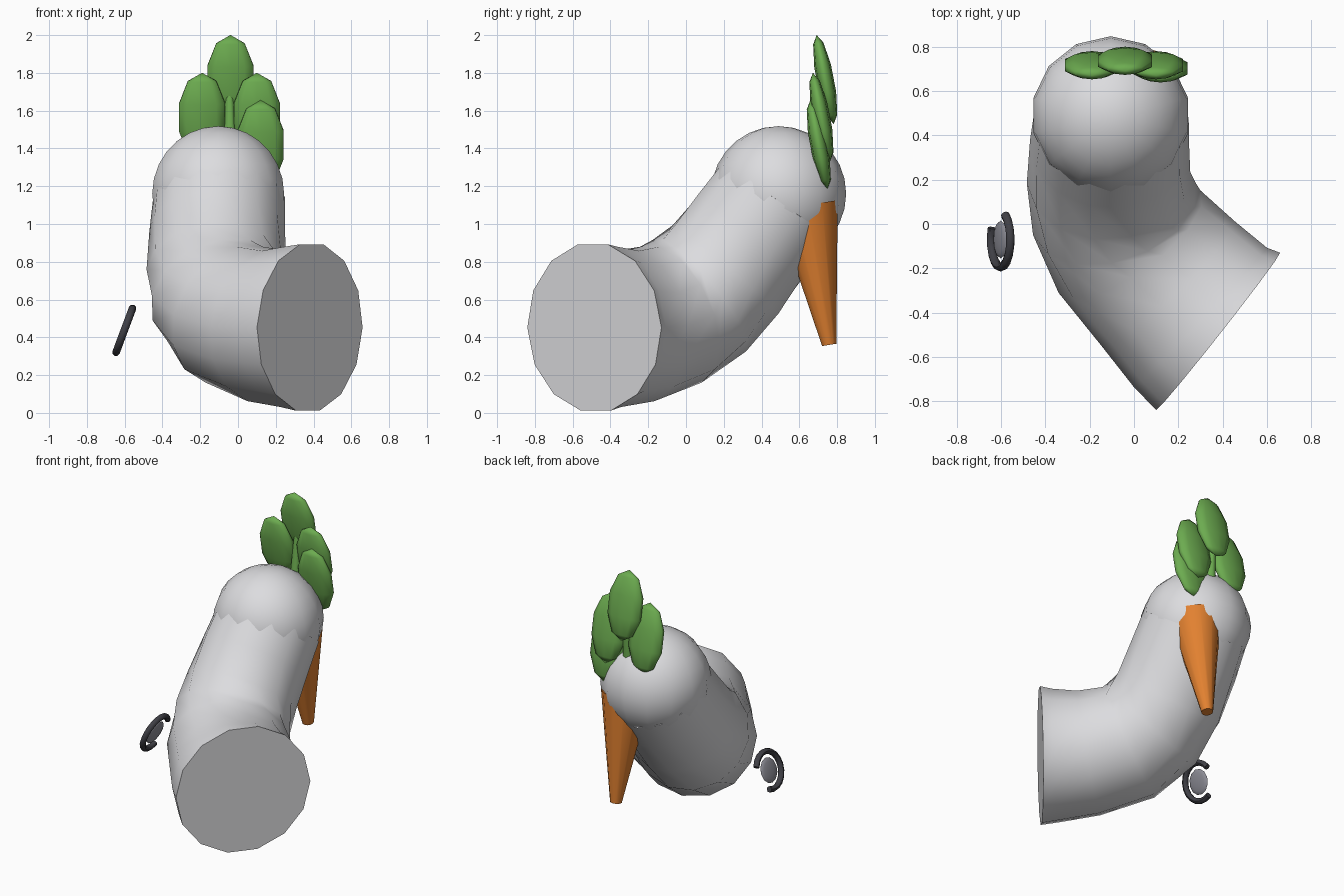
import bpy, bmesh
from math import sin, cos, pi, radians
from mathutils import Vector, Matrix

if "Cube" in bpy.data.objects:
    bpy.data.objects.remove(bpy.data.objects["Cube"])


def material(name, rgb):
    m = bpy.data.materials.new(name)
    m.use_nodes = True
    m.diffuse_color = (*rgb, 1)
    m.node_tree.nodes["Principled BSDF"].inputs["Base Color"].default_value = (*rgb, 1)
    return m


WHITE = material("pale grey", (0.72, 0.72, 0.74))
GREEN = material("leaf green", (0.15, 0.41, 0.08))
ORANGE = material("carrot orange", (0.76, 0.22, 0.03))
DARK = material("charcoal", (0.05, 0.05, 0.06))
STONE = material("mid grey", (0.27, 0.27, 0.31))


def finish(name, bm, mat, angle=45):
    bmesh.ops.recalc_face_normals(bm, faces=bm.faces)
    me = bpy.data.meshes.new(name)
    bm.to_mesh(me)
    bm.free()
    me.materials.append(mat)
    me.shade_smooth()
    me.set_sharp_from_angle(angle=radians(angle))
    ob = bpy.data.objects.new(name, me)
    bpy.context.collection.objects.link(ob)
    return ob


def tube(name, points, radii, sides, up, mat):
    """Capped tube whose rings follow the points."""
    pts = [Vector(p) for p in points]
    bm = bmesh.new()
    rings = []
    for i, (p, r) in enumerate(zip(pts, radii)):
        t = (pts[min(i + 1, len(pts) - 1)] - pts[max(i - 1, 0)]).normalized()
        side = t.cross(Vector(up)).normalized()
        top = side.cross(t)
        rings.append([bm.verts.new(p + r * (side * cos(a) + top * sin(a)))
                      for a in (2 * pi * k / sides for k in range(sides))])
    for a, b in zip(rings, rings[1:]):
        for k in range(sides):
            n = (k + 1) % sides
            bm.faces.new((a[k], a[n], b[n], b[k]))
    bm.faces.new(rings[0])
    bm.faces.new(rings[-1])
    return finish(name, bm, mat)


def ellipsoid(name, center, size, rotation, mat, segs, rings):
    bm = bmesh.new()
    bmesh.ops.create_uvsphere(bm, u_segments=segs, v_segments=rings, radius=1)
    bm.transform(Matrix.Translation(center) @ rotation @ Matrix.Diagonal((*size, 1)))
    return finish(name, bm, mat, 80)


# Bent body with a flat cut end, and the round head
tube("body",
     [(0.38, -0.485, 0.452), (0.30, -0.422, 0.455), (0.155, -0.27, 0.46),
      (-0.02, -0.08, 0.52), (-0.09, 0.07, 0.62), (-0.115, 0.21, 0.76),
      (-0.11, 0.36, 0.96), (-0.10, 0.49, 1.14)],
     [0.452, 0.435, 0.412, 0.395, 0.385, 0.37, 0.36, 0.35], 14, (0, 0, 1), WHITE)
ellipsoid("head", (-0.105, 0.49, 1.16), (0.358,) * 3, Matrix(), WHITE, 14, 14)

# Carrot hanging from the head
tube("carrot", [(0.02, 0.758, 0.36), (0.02, 0.64, 1.1)], [0.038, 0.165], 12,
     (0, 1, 0), ORANGE)

# Leaves leaning forward around a thin stem
lean = Matrix.Rotation(0.19, 4, "X")
for name, center in (("top_leaf", (-0.04, 0.737, 1.765)),
                     ("right_leaf", (-0.19, 0.717, 1.565)),
                     ("left_leaf", (0.10, 0.717, 1.565)),
                     ("low_left_leaf", (0.12, 0.703, 1.42))):
    ellipsoid(name, center, (0.135, 0.047, 0.24), lean, GREEN, 10, 5)
tube("leaf_stem", [(-0.045, 0.70, 1.3), (-0.045, 0.735, 1.72)], [0.04, 0.02], 8,
     (0, 1, 0), GREEN)

# Floating open ring with a flat pebble in its middle
hub = Vector((-0.602, -0.07, 0.437))
rise = Vector((0.35, 0, 0.937))
facing = Vector((-0.937, 0, 0.35))
arc = [radians(28 + 267 * i / 14) for i in range(15)]
tube("open_ring",
     [hub + 0.125 * (Vector((0, 1, 0)) * cos(a) + rise * sin(a)) for a in arc],
     [0.02] * len(arc), 8, facing, DARK)
ellipsoid("pebble", hub, (0.085, 0.085, 0.016),
          facing.to_track_quat("Z", "Y").to_matrix().to_4x4(), STONE, 12, 8)
